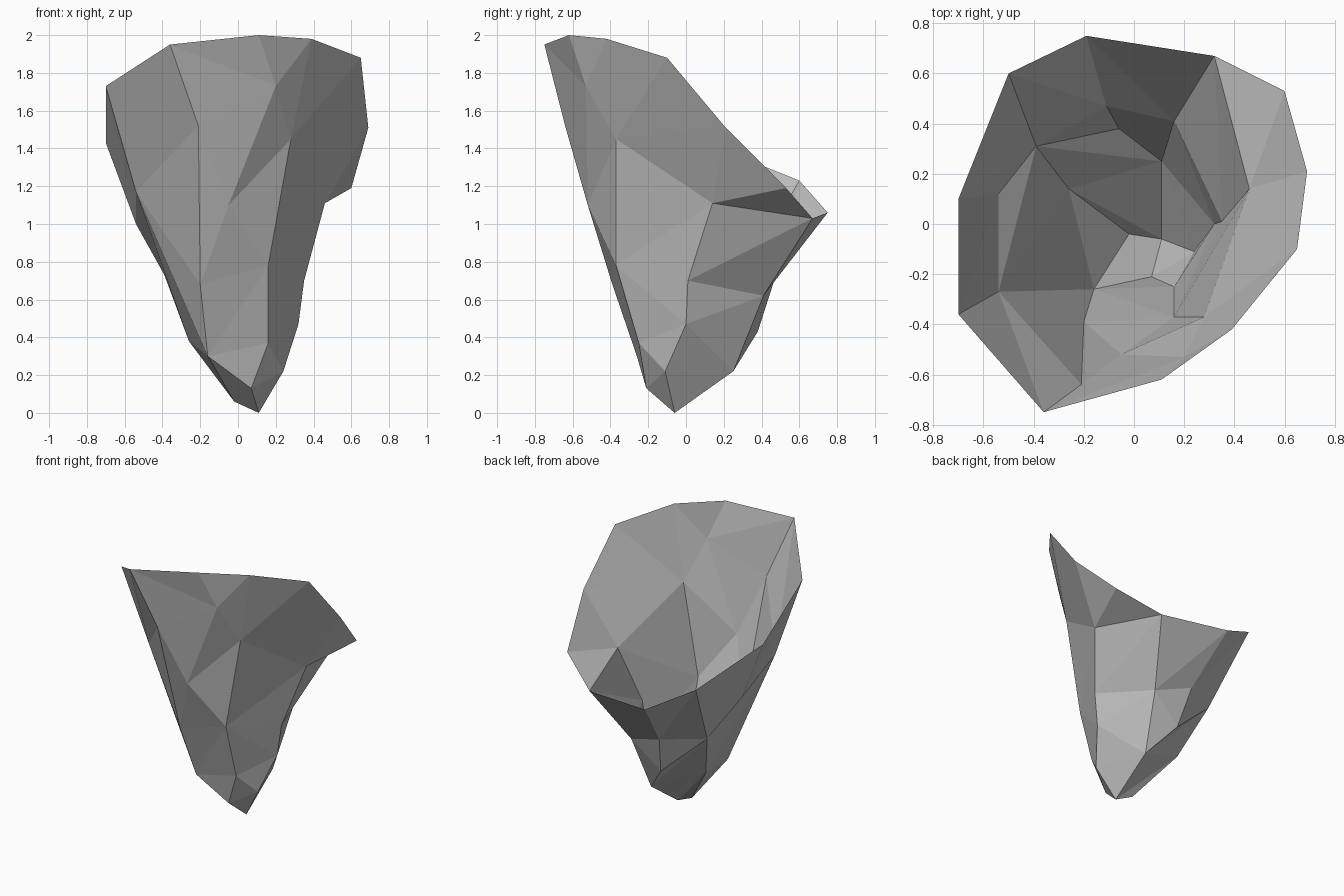
import bpy
import bmesh

default_cube = bpy.data.objects.get("Cube")
if default_cube:
    bpy.data.objects.remove(default_cube, do_unlink=True)

# One plain stone colour
stone = bpy.data.materials.new("stone_grey")
stone.use_nodes = True
grey = (0.5, 0.5, 0.5, 1.0)
stone.diffuse_color = grey
stone.node_tree.nodes["Principled BSDF"].inputs["Base Color"].default_value = grey

# Corner points, each level running round the shell
rim = [
    (-0.36, -0.75, 1.95), (0.11, -0.62, 2.0), (0.39, -0.42, 1.98),
    (0.65, -0.1, 1.88), (0.69, 0.21, 1.51), (0.6, 0.53, 1.19),
    (0.32, 0.67, 1.03), (-0.19, 0.75, 1.06), (-0.5, 0.6, 1.23),
    (-0.7, 0.1, 1.43), (-0.7, -0.36, 1.73),
]
tip = [
    (0.11, -0.06, 0.0), (-0.02, -0.04, 0.06), (0.07, -0.21, 0.13),
    (-0.16, -0.26, 0.3), (0.16, -0.25, 0.37),
]
front = [
    (0.16, -0.37, 0.78), (-0.2, -0.39, 0.68), (-0.21, -0.64, 1.52),
    (-0.05, -0.52, 1.1), (0.28, -0.37, 1.45), (0.2, -0.53, 1.73),
]
left_side = [
    (0.24, -0.11, 0.22), (0.32, 0.0, 0.47), (0.35, 0.01, 0.7),
    (0.46, 0.14, 1.11),
]
right_side = [
    (-0.54, -0.27, 1.17), (-0.54, 0.12, 1.0), (-0.39, 0.31, 0.73),
    (-0.26, 0.14, 0.38),
]
back = [
    (-0.06, 0.38, 0.43), (0.11, 0.25, 0.22), (0.16, 0.41, 0.62),
    (-0.11, 0.47, 0.71),
]

# Capital letters name the rim corners, small letters all the others
bm = bmesh.new()
corner = {}
for letter, point in zip("ABCDEFGHIJK", rim):
    corner[letter] = bm.verts.new(point)
for letter, point in zip("abcdefghijklmnopqrstuvw",
                         tip + front + left_side + right_side + back):
    corner[letter] = bm.verts.new(point)


def facet(letters):
    bm.faces.new([corner[letter] for letter in letters])


def bridge(upper, lower, steps):
    """Join two rings with triangles, stepping along the upper or lower one."""
    u, l = 0, 0
    for step in steps:
        if step == "u":
            facet((upper[u], lower[l], upper[u + 1]))
            u += 1
        else:
            facet((upper[u], lower[l], lower[l + 1]))
            l += 1


# Upper wall, from the open rim to the shoulder
bridge("ABCDEFGHIJKA", "hkjonvwrqph", "luuluuluullululululul")
# Middle wall, from the shoulder to the waist
bridge("hkjonvwrph", "gifmutusdg", "luuluululluullullu")
# Lower wall, from the waist to the tip
bridge("gfmusd", "delabce", "ululululull")
# Filler facets on the front and right wall, and the pointed end
for letters in ("gfi", "qrp", "cle", "cal", "cba"):
    facet(letters)

mesh = bpy.data.meshes.new("rock_shell")
bm.to_mesh(mesh)
bm.free()
mesh.materials.append(stone)
mesh.shade_flat()
shell = bpy.data.objects.new("rock_shell", mesh)
bpy.context.scene.collection.objects.link(shell)
